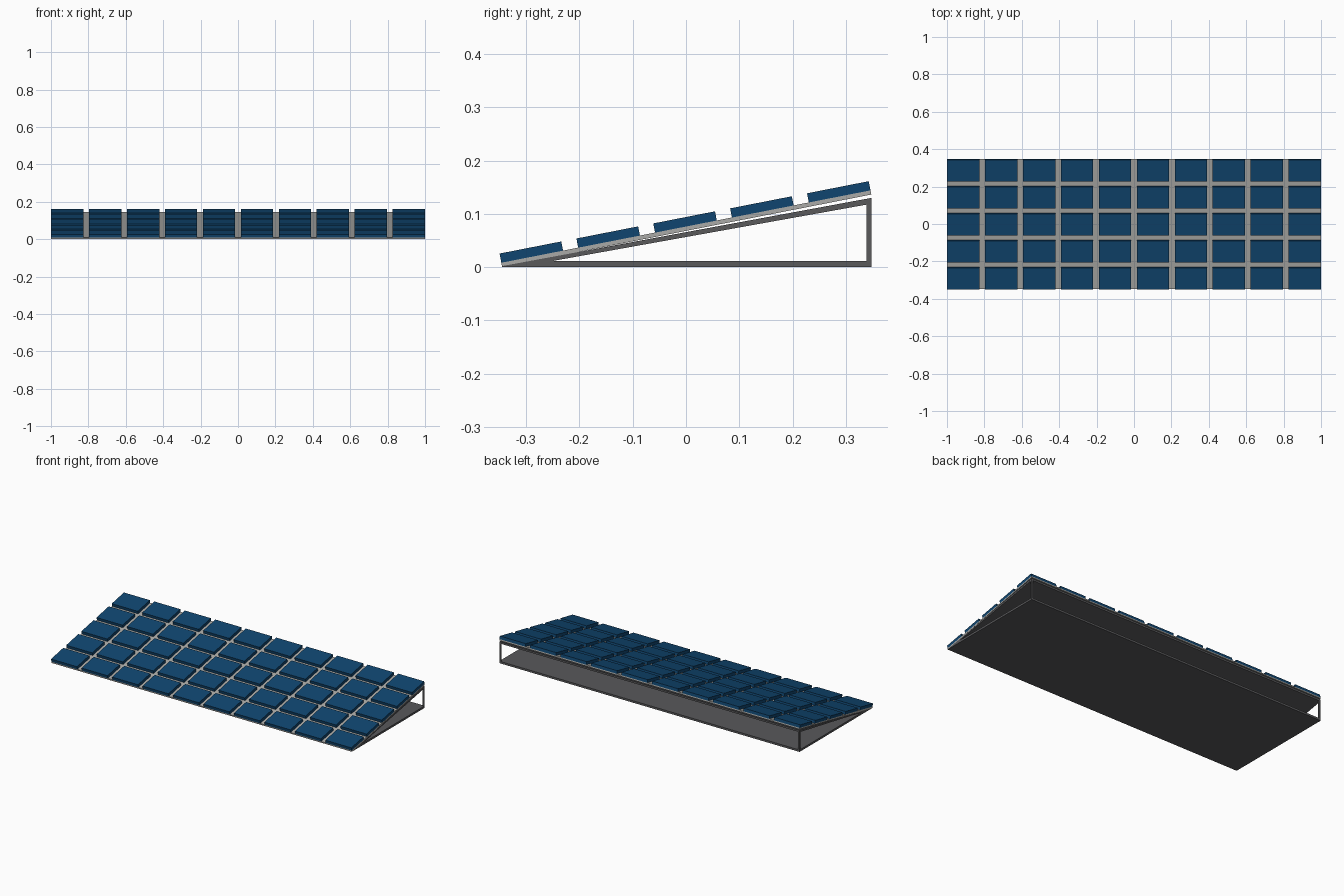
import bpy, bmesh, math
from mathutils import Matrix

if "Cube" in bpy.data.objects:
    bpy.data.objects.remove(bpy.data.objects["Cube"])


def material(name, rgb):
    m = bpy.data.materials.new(name)
    m.diffuse_color = (*rgb, 1)
    m.use_nodes = True
    m.node_tree.nodes["Principled BSDF"].inputs["Base Color"].default_value = m.diffuse_color
    return m


DARK = material("dark_metal", (0.1, 0.1, 0.105))
LIGHT = material("light_metal", (0.4, 0.4, 0.385))
BLUE = material("cell_blue", (0.005, 0.06, 0.16))


def finish(name, bm, mat, matrix=None):
    bmesh.ops.recalc_face_normals(bm, faces=bm.faces)
    me = bpy.data.meshes.new(name)
    bm.to_mesh(me)
    bm.free()
    me.materials.append(mat)
    ob = bpy.data.objects.new(name, me)
    if matrix:
        ob.matrix_world = matrix
    bpy.context.collection.objects.link(ob)
    return ob


def extruded(name, profile, x0, x1, mat):
    """Extrude a (y, z) side profile along x."""
    bm = bmesh.new()
    f = bm.faces.new([bm.verts.new((x0, y, z)) for y, z in profile])
    r = bmesh.ops.extrude_face_region(bm, geom=[f])
    verts = [v for v in r["geom"] if isinstance(v, bmesh.types.BMVert)]
    bmesh.ops.translate(bm, verts=verts, vec=(x1 - x0, 0, 0))
    return finish(name, bm, mat)


def box(name, lo, hi, mat, matrix=None):
    bm = bmesh.new()
    size = [b - a for a, b in zip(lo, hi)]
    mid = [(a + b) / 2 for a, b in zip(lo, hi)]
    bmesh.ops.create_cube(bm, size=1, matrix=Matrix.Translation(mid) @ Matrix.Diagonal((*size, 1)))
    return finish(name, bm, mat, matrix)


# Wedge support: base plate, sloping plate, two rear posts
extruded("base_plate", [(-0.34, 0), (0.348, 0), (0.348, 0.012), (-0.274, 0.012)], -1, 1, DARK)
extruded("sloping_plate", [(-0.345, 0), (-0.315, 0), (0.348, 0.119), (0.348, 0.130), (-0.345, 0.002)],
         -1, 1, DARK)
for side, x in (("left", -1), ("right", 0.99)):
    box(f"rear_post_{side}", (x, 0.339, 0.006), (x + 0.01, 0.348, 0.124), DARK)

# Tilted backing sheet
tilt = Matrix.Translation((0, -0.345, 0.0005)) @ Matrix.Rotation(math.atan(0.196), 4, "X")
LENGTH, SHEET = 0.706, 0.008
box("backing_sheet", (-1, 0, 0), (1, LENGTH, SHEET), LIGHT, tilt)

# Grid of solar cells, ten across and five up the slope
COLS, ROWS, W, D, H = 10, 5, 0.173, 0.118, 0.0175
for r in range(ROWS):
    for c in range(COLS):
        x = -1 + c * (2 - W) / (COLS - 1)
        y = r * (LENGTH - D) / (ROWS - 1)
        box(f"solar_cell_{r + 1}_{c + 1}", (x, y, SHEET), (x + W, y + D, SHEET + H), BLUE, tilt)
